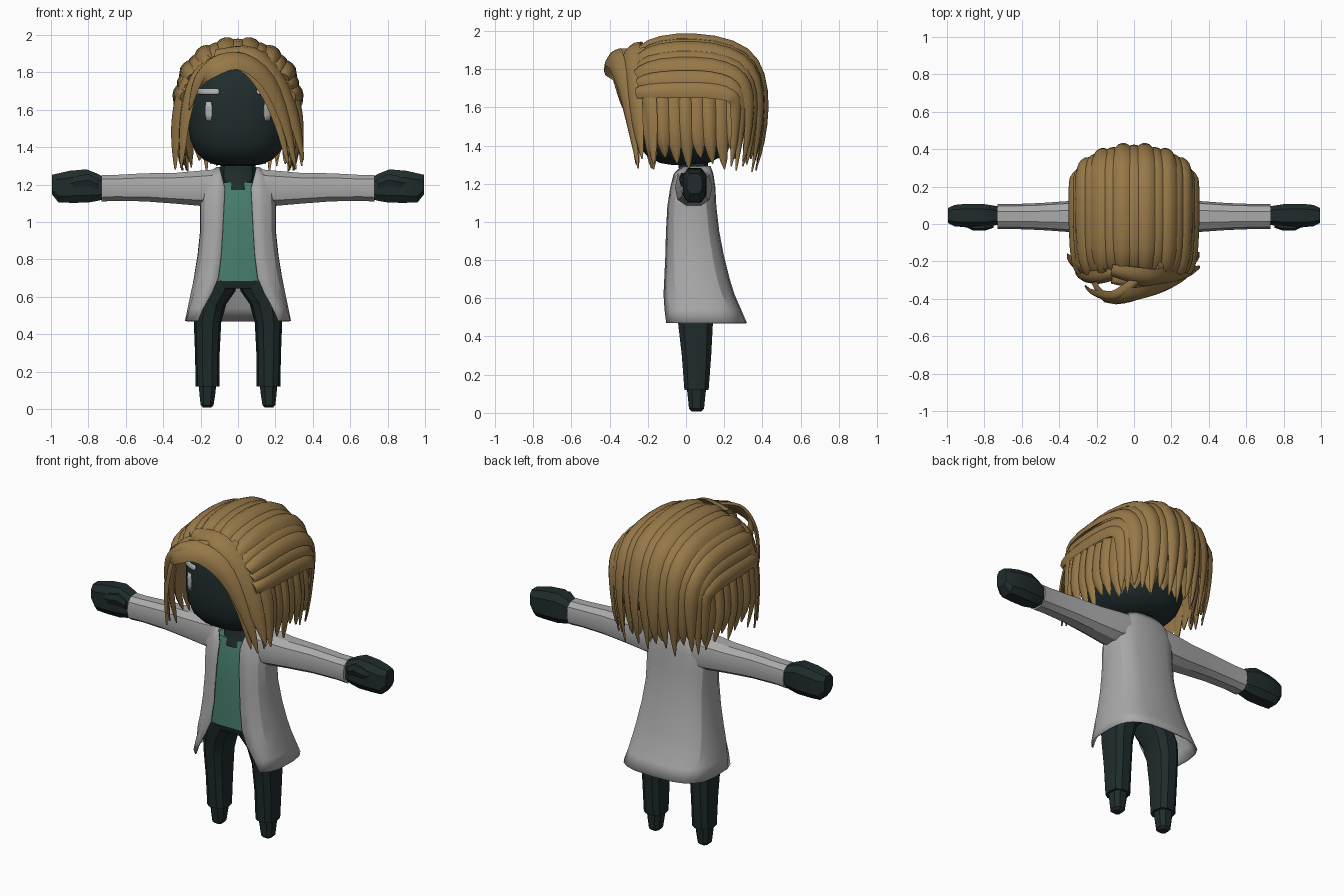
import bpy, bmesh, math
from mathutils import Vector

if "Cube" in bpy.data.objects:
    bpy.data.objects.remove(bpy.data.objects["Cube"])


def material(name, col):
    m = bpy.data.materials.new(name)
    m.diffuse_color = (*col, 1)
    m.use_nodes = True
    m.node_tree.nodes["Principled BSDF"].inputs["Base Color"].default_value = m.diffuse_color
    return m


DARK = material("dark_body", (0.014, 0.025, 0.026))
GREY = material("coat_grey", (0.40, 0.40, 0.40))
GREEN = material("shirt_green", (0.065, 0.21, 0.16))
HAIR = material("hair_tan", (0.31, 0.19, 0.065))
LIGHT = material("eye_grey", (0.45, 0.45, 0.46))


def finish(bm, name, mat, mirror=False, thick=0, angle=32):
    bmesh.ops.recalc_face_normals(bm, faces=bm.faces)
    me = bpy.data.meshes.new(name)
    bm.to_mesh(me)
    bm.free()
    me.materials.append(mat)
    for p in me.polygons:
        p.use_smooth = True
    me.set_sharp_from_angle(angle=math.radians(angle))
    ob = bpy.data.objects.new(name, me)
    bpy.context.collection.objects.link(ob)
    if thick:
        s = ob.modifiers.new("thickness", "SOLIDIFY")
        s.thickness, s.offset = thick, 0
    if mirror:
        m = ob.modifiers.new("mirror", "MIRROR")
        m.use_clip = False
        m.merge_threshold = 0.0001
    return ob


def spow(v, p):
    return math.copysign(abs(v) ** p, v)


def skin(bm, rings, closed=True, caps=True):
    """Join rings of points with quads."""
    vs = [[bm.verts.new(p) for p in r] for r in rings]
    n = len(vs[0])
    for a, b in zip(vs, vs[1:]):
        for i in range(n if closed else n - 1):
            j = (i + 1) % n
            bm.faces.new((a[i], a[j], b[j], b[i]))
    if caps:
        bm.faces.new(vs[0])
        bm.faces.new(vs[-1])


def ring(c, r1, r2, axis, n, p):
    pts = []
    for i in range(n):
        t = 2 * math.pi * (i + 0.5) / n
        u, v = r1 * spow(math.sin(t), p), r2 * spow(math.cos(t), p)
        pts.append(Vector(c) + Vector((u, v, 0) if axis == "z" else (0, u, v)))
    return pts


def loft(name, mat, rows, axis="z", n=8, p=0.8, mirror=False):
    """Rows hold centre x, y, z and the two radii."""
    bm = bmesh.new()
    skin(bm, [ring(r[:3], r[3], r[4], axis, n, p) for r in rows])
    return finish(bm, name, mat, mirror)


# legs, hips and feet
loft("leg", DARK, [(.163, .055, .12, .063, .066), (.164, .055, .3, .066, .08),
                   (.163, .05, .46, .073, .094), (.148, .045, .56, .085, .105),
                   (.112, .035, .63, .098, .112), (.1, .03, .69, .1, .115)], n=10, mirror=True)
loft("hips", DARK, [(0, .03, .645, .15, .11), (0, .03, .67, .18, .119),
                    (0, .03, .70, .185, .122)], n=12, p=.7)
loft("foot", DARK, [(.165, .055, .008, .024, .026), (.165, .055, .022, .037, .042),
                    (.164, .055, .08, .045, .048), (.163, .055, .13, .05, .054)], mirror=True)

# shirt and neck
loft("shirt", GREEN, [(0, .035, .685, .19, .13), (0, .03, .85, .18, .124),
                      (0, .03, 1.0, .175, .118), (0, .035, 1.12, .165, .112),
                      (0, .04, 1.21, .14, .095)], n=16, p=.6)
loft("neck", DARK, [(0, .03, 1.17, .075, .105), (0, .035, 1.2, .078, .10), (0, .04, 1.235, .1, .09),
                    (0, .04, 1.28, .1, .08), (0, .03, 1.36, .08, .08)], n=12)

# open coat: height, half width, front y, back y, half gap
coat_rows = [(.47, .28, -.14, .315, .215), (.54, .265, -.135, .285, .185),
             (.62, .25, -.125, .25, .14), (.70, .234, -.115, .225, .105),
             (.82, .214, -.108, .195, .09), (.95, .2, -.104, .17, .082),
             (1.08, .2, -.096, .155, .075), (1.18, .2, -.08, .15, .07),
             (1.25, .165, -.066, .14, .088), (1.29, .115, -.045, .125, .098)]
bm = bmesh.new()
rings = []
for z, xr, yf, yb, gap in coat_rows:
    e, cy, ry = .65, (yf + yb) / 2, (yb - yf) / 2
    t0 = math.asin((gap / xr) ** (1 / e))
    rings.append([(xr * spow(math.sin(t), e), cy - ry * spow(math.cos(t), e), z)
                  for t in [t0 + (2 * math.pi - 2 * t0) * i / 16 for i in range(17)]])
skin(bm, rings, closed=False, caps=False)
finish(bm, "open_coat", GREY, thick=.008, angle=25)

# sleeves with cuff rim
loft("sleeve", GREY, [(.12, .04, 1.185, .10, .10), (.2, .04, 1.18, .098, .098),
                      (.33, .04, 1.18, .084, .086), (.5, .04, 1.185, .072, .078),
                      (.66, .04, 1.182, .066, .072), (.73, .04, 1.18, .068, .074)],
     axis="x", n=10, mirror=True)

# fists and thumbs
loft("hand", DARK, [(.715, .045, 1.18, .05, .06), (.75, .045, 1.185, .056, .076),
                    (.81, .045, 1.192, .066, .094), (.9, .045, 1.188, .066, .09),
                    (.96, .045, 1.182, .06, .082), (.995, .045, 1.2, .042, .055)],
     axis="x", p=.65, mirror=True)
loft("thumb", DARK, [(.75, -.0, 1.2, .02, .03), (.8, -.01, 1.225, .026, .036),
                     (.86, -.01, 1.215, .025, .034), (.9, .0, 1.205, .015, .02)],
     axis="x", n=6, mirror=True)

# head
HC, HR, HP = Vector((0, -.01, 1.58)), (.268, .262, .283), .8


def head_scale(z):
    return max(0, 1 - abs((z - HC.z) / HR[2]) ** 3) ** (1 / 3)


loft("head", DARK, [(0, HC.y, z, HR[0] * head_scale(z), HR[1] * head_scale(z))
                    for z in [HC.z - HR[2] * .995 * math.cos(math.pi * i / 12) for i in range(13)]],
     n=24, p=HP)


# eyes and brows follow the face
def face_plate(name, x0, x1, z0, z1, out):
    bm = bmesh.new()
    rows = []
    for k in range(4):
        z = z0 + (z1 - z0) * k / 3
        inset = .006 if k in (0, 3) else 0
        row = []
        for i in range(5):
            x = x0 + inset + (x1 - x0 - 2 * inset) * i / 4
            s = min(.99, x / (HR[0] * head_scale(z))) ** (1 / HP)
            y = HC.y - HR[1] * head_scale(z) * (1 - s * s) ** (HP / 2)
            row.append((x, y - out, z))
        rows.append(row)
    skin(bm, rows, closed=False, caps=False)
    finish(bm, name, LIGHT, mirror=True, thick=.008)


face_plate("eye", .138, .175, 1.54, 1.645, .004)
face_plate("eyebrow", .10, .222, 1.682, 1.712, .012)


# hair helpers
def curve_point(pts, t):
    f = t * (len(pts) - 1)
    i = min(int(f), len(pts) - 2)
    u = f - i
    a, b = pts[max(i - 1, 0)], pts[i]
    c, d = pts[i + 1], pts[min(i + 2, len(pts) - 1)]
    return .5 * (2 * b + (c - a) * u + (2 * a - 5 * b + 4 * c - d) * u * u
                 + (3 * b - a - 3 * c + d) * u ** 3)


def lock(bm, path, half, thick=.016, centre=(0, .04, 1.55), steps=12, root=.6):
    """Flat, pointed strand swept along a path, facing away from the centre."""
    pts = [Vector(p) for p in path]
    rings = []
    for k in range(steps + 1):
        t = k / steps
        p = curve_point(pts, t)
        tan = (curve_point(pts, min(1, t + .02)) - curve_point(pts, max(0, t - .02))).normalized()
        side = tan.cross(p - Vector(centre)).normalized()
        nor = side.cross(tan)
        w = half * min(1, root + 2 * t) * (1 - t ** 4) + .003
        h = thick * (1 - .7 * t ** 3)
        rings.append([p + side * w * a + nor * h * b for a, b in
                      ((-1, -.3), (-.5, .75), (0, 1), (.5, .75), (1, -.3), (0, -.6))])
    skin(bm, rings)


PROFILE = [Vector((0, y, z)) for y, z in
           ((-.25, 1.87), (-.19, 1.93), (-.05, 1.962), (.15, 1.952), (.31, 1.89), (.39, 1.77),
            (.412, 1.6), (.395, 1.43), (.365, 1.27))]


def crown(a, t):
    """Point on the hair shell at sideways angle a, front to back t."""
    p = curve_point(PROFILE, t)
    z = 1.62 + (p.z - 1.62) * math.cos(a) ** .8 if p.z > 1.62 else p.z
    y = p.y if p.y < .05 else .05 + (p.y - .05) * (1 - .5 * (1 - math.cos(a)))
    return Vector((.325 * math.sin(a) * (1 - .12 * t ** 3 - .12 * (1 - t) ** 6), y, z))


# under shell that closes gaps
bm = bmesh.new()
mid = Vector((0, .05, 1.6))
skin(bm, [[mid + (crown(math.radians(a), k / 14 * .82) - mid) * .96 for k in range(15)]
          for a in range(-84, 85, 12)], closed=False, caps=False)
finish(bm, "hair_shell", HAIR, thick=.01)

# long swept-back strands over the crown
bm = bmesh.new()
for i in range(-7, 8):
    a = math.radians(i * 11.6)
    lift = .012 * (i % 2)
    path = [crown(a, k / 10) for k in range(11)]
    path = [p + (p - mid).normalized() * lift for p in path]
    path[-1].z += .03 * (i % 3)
    lock(bm, path, .05, .018, steps=16)
finish(bm, "crown_hair", HAIR, angle=50)

# side curtains below the swept strands
bm = bmesh.new()
for i in range(8):
    y = -.19 + .062 * i
    x = .30 - .25 * max(0, y - .1)
    low = 1.275 + .03 * ((i * 2) % 3)
    lock(bm, [(x - .02, y, 1.74), (x + .01, y, 1.6), (x + .022, y + .005, 1.45),
              (x - .005, y + .02, low)], .043, .014 + .008 * (i % 2),
         centre=(0, y * .6, 1.5), steps=9)
finish(bm, "side_hair", HAIR, mirror=True, angle=50)

# inner strands at the nape
bm = bmesh.new()
for i in range(-4, 5):
    a = math.radians(i * 15)
    x, y = .30 * math.sin(a), .03 + .33 * math.cos(a)
    lock(bm, [(x, y, 1.65), (x * 1.03, y + .015, 1.5), (x * .97, y - .01, 1.31 + .02 * (i % 2))],
         .05, steps=8)
finish(bm, "nape_hair", HAIR, angle=50)

# swept fringe with a raised curl at its root
fringe = [
    ([(-.21, -.31, 1.75), (-.15, -.395, 1.82), (0, -.38, 1.865), (.15, -.345, 1.77),
      (.25, -.30, 1.56), (.31, -.25, 1.28)], .058),
    ([(-.12, -.25, 1.9), (.07, -.29, 1.9), (.21, -.28, 1.77), (.30, -.26, 1.56),
      (.35, -.23, 1.33)], .06),
    ([(-.12, -.30, 1.86), (.03, -.32, 1.84), (.14, -.31, 1.72), (.22, -.28, 1.53),
      (.27, -.26, 1.3)], .04),
    ([(.12, -.23, 1.9), (.25, -.22, 1.78), (.325, -.19, 1.58), (.34, -.17, 1.3)], .05),
    ([(.02, -.30, 1.89), (-.10, -.385, 1.87), (-.21, -.37, 1.77), (-.26, -.33, 1.6)], .035),
    ([(-.08, -.26, 1.89), (-.22, -.29, 1.78), (-.285, -.28, 1.56), (-.305, -.25, 1.29)], .045),
    ([(-.15, -.23, 1.88), (-.28, -.23, 1.74), (-.335, -.2, 1.52), (-.335, -.18, 1.28)], .055),
]
bm = bmesh.new()
for path, half in fringe:
    lock(bm, path, half, .018, centre=(0, 0, 1.58), steps=16)
finish(bm, "fringe", HAIR, angle=50)
